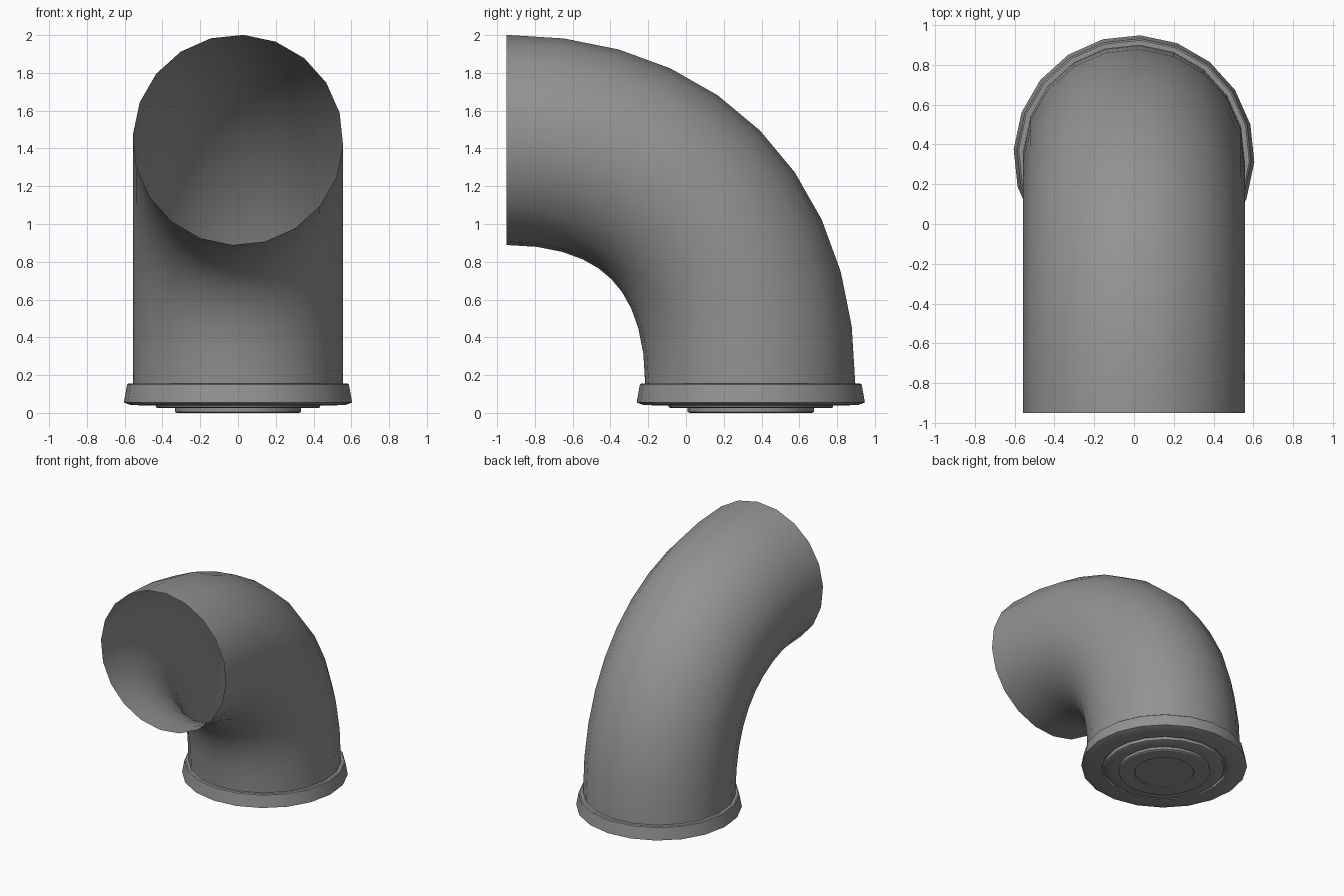
import bpy, bmesh, math
from mathutils import Vector

if "Cube" in bpy.data.objects:
    bpy.data.objects.remove(bpy.data.objects["Cube"])

SIDES = 20
R = 0.557                       # pipe radius
BASE_Y, BASE_Z = 0.343, 0.155   # centre of the pipe foot
END_Y = -0.95                   # plane of the open mouth
BEND = 1.29                     # bend size
K = 0.625                       # handle length of the bend curve

grey = bpy.data.materials.new("mid_grey")
grey.diffuse_color = (0.29, 0.29, 0.29, 1)
grey.use_nodes = True
grey.node_tree.nodes["Principled BSDF"].inputs["Base Color"].default_value = grey.diffuse_color


def ring(bm, centre, out, radius):
    """Circle of vertices in the plane of the x axis and 'out'."""
    vs = []
    for i in range(SIDES):
        a = math.radians(-3 + 360 * i / SIDES)
        vs.append(bm.verts.new(centre + Vector((1, 0, 0)) * radius * math.cos(a)
                               + out * radius * math.sin(a)))
    return vs


def skin(name, rings_fn, cap=False):
    """Join successive rings into a smooth-shaded surface."""
    bm = bmesh.new()
    rings = rings_fn(bm)
    for a, b in zip(rings, rings[1:]):
        for i in range(SIDES):
            j = (i + 1) % SIDES
            bm.faces.new((a[i], a[j], b[j], b[i]))
    if cap:
        bm.faces.new(rings[0][::-1])
    me = bpy.data.meshes.new(name)
    bm.to_mesh(me)
    bm.free()
    me.materials.append(grey)
    ob = bpy.data.objects.new(name, me)
    bpy.context.collection.objects.link(ob)
    bpy.ops.object.select_all(action='DESELECT')
    ob.select_set(True)
    bpy.context.view_layer.objects.active = ob
    bpy.ops.object.shade_smooth_by_angle(angle=math.radians(30))
    return ob


# Bent pipe: circles swept along a quarter-turn curve, open at the mouth
def pipe_rings(bm):
    p = [Vector((0, BEND, 0)), Vector((0, BEND, K * BEND)),
         Vector((0, K * BEND, BEND)), Vector((0, 0, BEND))]
    origin = Vector((0, END_Y, BASE_Z))
    rings = []
    for s in range(11):
        t = s / 10
        u = 1 - t
        c = p[0]*u**3 + p[1]*3*u*u*t + p[2]*3*u*t*t + p[3]*t**3
        d = (p[1]-p[0])*u*u + (p[2]-p[1])*2*u*t + (p[3]-p[2])*t*t
        out = Vector((0, d.z, -d.y)).normalized()
        rings.append(ring(bm, origin + c, out, R))
    return rings


skin("bent_pipe", pipe_rings)

# Foot flange with stepped underside: profile of (radius, height)
PROFILE = [(0.215, 0.006), (0.22, 0.0), (0.325, 0.0), (0.335, 0.006),
           (0.335, 0.025), (0.425, 0.025), (0.435, 0.03), (0.44, 0.055),
           (0.455, 0.055), (0.46, 0.038), (0.57, 0.042), (0.605, 0.055),
           (0.588, 0.15), (0.58, 0.156), (R - 0.002, 0.156)]


def flange_rings(bm):
    return [ring(bm, Vector((0, BASE_Y, z)), Vector((0, 1, 0)), r)
            for r, z in PROFILE]


skin("foot_flange", flange_rings, cap=True)
